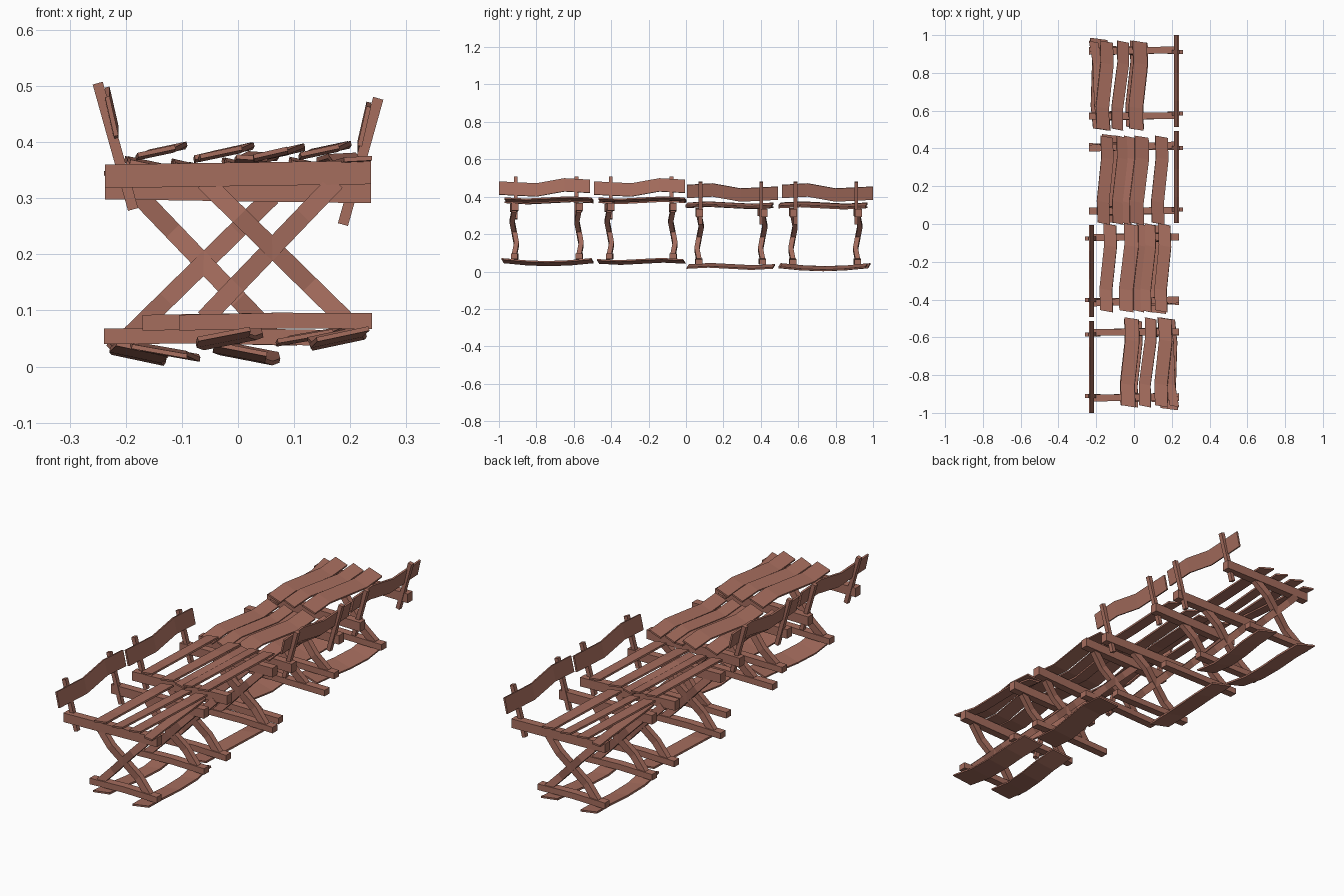
import bpy, bmesh, math
from mathutils import Vector, Matrix

cube = bpy.data.objects.get("Cube")
if cube:
    bpy.data.objects.remove(cube, do_unlink=True)

wood = bpy.data.materials.new("brown_wood")
wood.use_nodes = True
wood.diffuse_color = (0.38, 0.153, 0.111, 1)
wood.node_tree.nodes["Principled BSDF"].inputs["Base Color"].default_value = wood.diffuse_color

# The far half is the near half turned round and set slightly lower
TURNED = Matrix.Translation((0, 0, -0.027)) @ Matrix.Rotation(math.pi, 4, 'Z')


def board(name, centres, wide, thick):
    """Sweep a rectangle (half-vectors wide, thick) along centres; add near and far copies."""
    wide, thick = Vector(wide), Vector(thick)
    bm = bmesh.new()
    rings = [[bm.verts.new(Vector(c) + a * wide + b * thick)
              for a, b in ((-1, -1), (1, -1), (1, 1), (-1, 1))] for c in centres]
    for r, s in zip(rings, rings[1:]):
        for i in range(4):
            j = (i + 1) % 4
            bm.faces.new((r[i], r[j], s[j], s[i]))
    bm.faces.new(rings[0])
    bm.faces.new(rings[-1])
    bmesh.ops.recalc_face_normals(bm, faces=bm.faces)
    mesh = bpy.data.meshes.new(name)
    bm.to_mesh(mesh)
    bm.free()
    mesh.materials.append(wood)
    for prefix, matrix in (("near_", Matrix()), ("far_", TURNED)):
        ob = bpy.data.objects.new(prefix + name, mesh)
        ob.matrix_world = matrix
        bpy.context.collection.objects.link(ob)


def plank(name, x_back, x_front, y_back, y_front, z, width, roll, dip=0.006, waves=2):
    """Warped plank running along y, tilted sideways by roll degrees; dip bends it in z."""
    pts = []
    for i in range(5):
        t = i / 4
        pts.append((x_back + (x_front - x_back) * t + 0.008 * math.sin(2 * math.pi * t),
                    y_back + (y_front - y_back) * t,
                    z + dip * math.sin(waves * math.pi * t)))
    r = math.radians(roll)
    c, s = math.cos(r), math.sin(r)
    board(name, pts, (c * width / 2, -0.006, s * width / 2), (-s * 0.004, 0, c * 0.004))


def frame(name, y, foot_left, yaw):
    """Top beam, foot beam and crossed legs."""
    board(name + "_top_beam", [(-0.237, y - yaw, 0.339), (0.237, y + yaw, 0.346)],
          (0, 0.018, 0), (0, 0, 0.021))
    board(name + "_foot_beam", [(foot_left, y, 0.078), (0.07, y + 0.004, 0.082), (0.239, y, 0.081)],
          (0, 0.018, 0), (0, 0, 0.014))
    for side, low, high in (("rising", -0.06, 0.175), ("falling", 0.19, -0.06)):
        pts = []
        for i in range(5):
            t = i / 4
            pts.append((low + (high - low) * t, y + 0.012 * math.sin(2 * math.pi * t),
                        0.085 + 0.245 * t))
        lean = math.copysign(0.0115, high - low)
        board(f"{name}_{side}_leg", pts, (0.0115, 0, -lean), (0, 0.013, 0))


def railing(name, y):
    """Two leaning posts with a warped board; y is the front end."""
    for label, dy in (("front", 0.09), ("back", 0.415)):
        board(f"{name}_{label}_post", [(-0.25, y + dy, 0.505), (-0.187, y + dy, 0.28)],
              (0.009, 0, 0.0025), (0, 0.010, 0))
    profile = ((0, 0.446), (0.2, 0.436), (0.35, 0.463), (0.487, 0.455))
    board(name + "_rail", [(-0.225, y + d, z) for d, z in profile],
          (-0.008, 0, 0.035), (0.004, 0, 0.001))


# Section at the end
frame("end_front", -0.918, -0.105, 0.004)
frame("end_back", -0.572, -0.105, 0.002)
railing("end", -1.0)
for n, (xb, xf, w, z, roll) in enumerate((
        (-0.012, -0.03, 0.076, 0.382, 12),
        (0.088, 0.058, 0.062, 0.381, 13),
        (0.164, 0.146, 0.07, 0.385, 12),
        (0.165, 0.214, 0.05, 0.370, 3))):
    plank(f"end_deck_plank_{n + 1}", xb, xf, -0.50, -0.965, z, w, roll)
plank("end_inner_foot_plank", -0.005, -0.025, -0.51, -0.965, 0.058, 0.095, 11, -0.016, 1)
plank("end_outer_foot_plank", 0.17, 0.187, -0.5, -0.98, 0.058, 0.095, 12, -0.016, 1)

# Section at the middle
frame("middle_front", -0.410, -0.17, 0.009)
frame("middle_back", -0.070, -0.17, 0.002)
railing("middle", -0.492)
for n, (xb, xf, w, z, roll) in enumerate((
        (-0.128, -0.145, 0.068, 0.384, 12),
        (-0.015, -0.04, 0.076, 0.381, 13),
        (0.042, 0.025, 0.055, 0.372, -4),
        (0.085, 0.065, 0.056, 0.381, 12),
        (0.16, 0.145, 0.066, 0.385, 12))):
    plank(f"middle_deck_plank_{n + 1}", xb, xf, -0.002, -0.462, z, w, roll)
plank("middle_foot_plank", 0.14, 0.12, -0.01, -0.47, 0.054, 0.1, 10)
